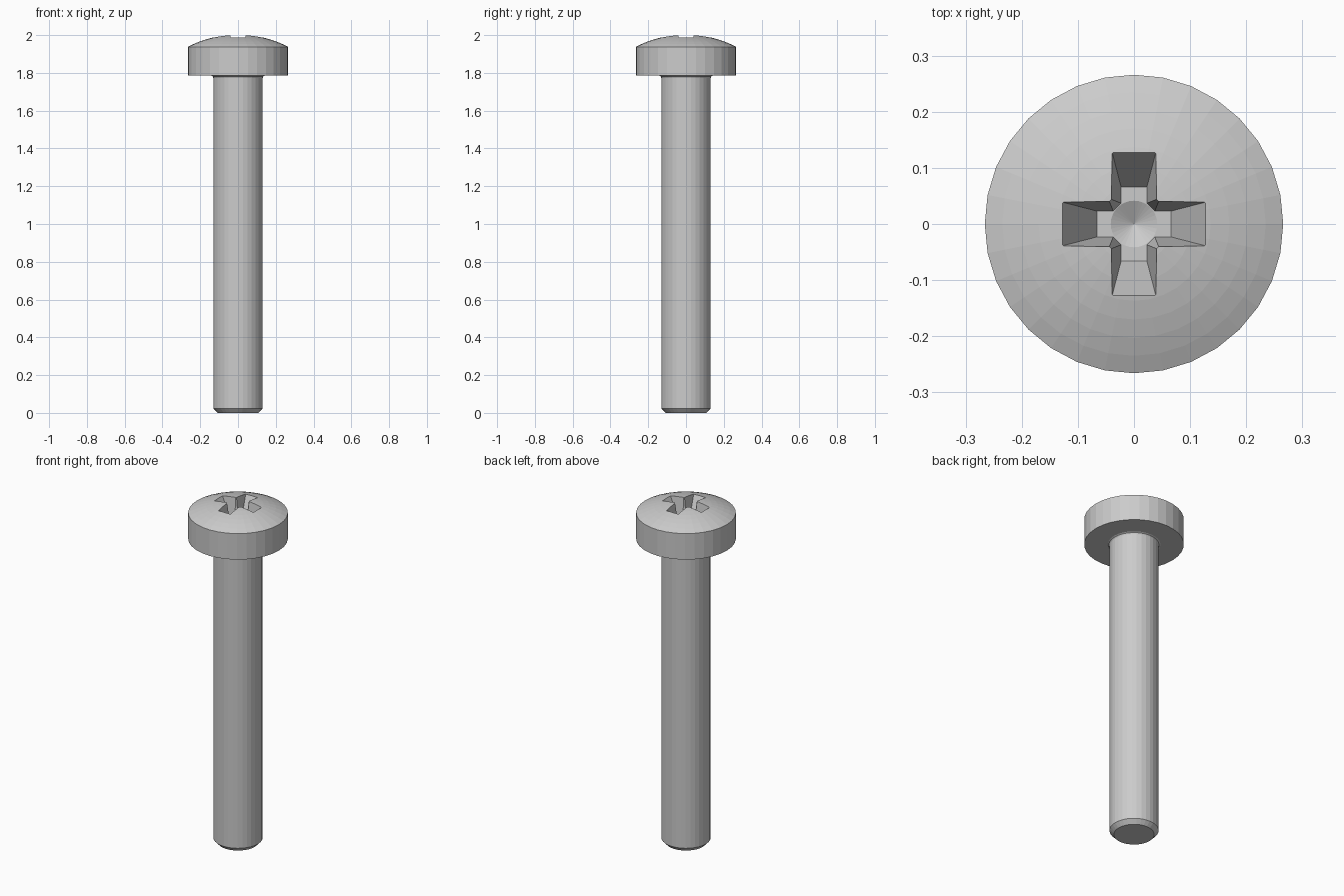
import bpy, bmesh, math

if "Cube" in bpy.data.objects:
    bpy.data.objects.remove(bpy.data.objects["Cube"])

SEGS = 32


def make_object(name, bm):
    bmesh.ops.recalc_face_normals(bm, faces=bm.faces)
    mesh = bpy.data.meshes.new(name)
    bm.to_mesh(mesh)
    bm.free()
    obj = bpy.data.objects.new(name, mesh)
    bpy.context.collection.objects.link(obj)
    return obj


def loft(name, rings):
    """Closed solid through rings of equal length; a one-point ring is a tip."""
    bm = bmesh.new()
    rows = [[bm.verts.new(p) for p in ring] for ring in rings]
    for a, b in zip(rows, rows[1:]):
        n = max(len(a), len(b))
        for i in range(n):
            j = (i + 1) % n
            if len(a) == 1:
                bm.faces.new((a[0], b[j], b[i]))
            elif len(b) == 1:
                bm.faces.new((a[i], a[j], b[0]))
            else:
                bm.faces.new((a[i], a[j], b[j], b[i]))
    for row in (rows[0], rows[-1]):
        if len(row) > 1:
            bm.faces.new(row)
    return make_object(name, bm)


def circle(r, z, n=SEGS):
    if r == 0:
        return [(0, 0, z)]
    return [(r * math.cos(2 * math.pi * i / n), r * math.sin(2 * math.pi * i / n), z)
            for i in range(n)]


def cross(end, half, inner, z):
    """Cross outline with small chamfers in the inner corners."""
    arm = [(inner, -half), (end, -half), (end, half), (inner, half)]
    points = []
    for k in range(4):
        c, s = [(1, 0), (0, 1), (-1, 0), (0, -1)][k]
        points += [(x * c - y * s, x * s + y * c, z) for x, y in arm]
    return points


# Screw body: chamfered tip, shank, small fillet, head side and dome
HEAD_R, RIM_Z, APEX_Z = 0.266, 1.938, 2.0025
rise = APEX_Z - RIM_Z
dome_r = (HEAD_R ** 2 + rise ** 2) / (2 * rise)
edge_angle = math.asin(HEAD_R / dome_r)
profile = [(0.108, 0), (0.131, 0.024), (0.131, 1.773), (0.134, 1.781),
           (0.141, 1.785), (HEAD_R, 1.785)]
for i in range(9):
    a = edge_angle * (1 - i / 8)
    profile.append((dome_r * math.sin(a) if i < 8 else 0,
                    APEX_Z - dome_r * (1 - math.cos(a))))
screw = loft("pan_head_screw", [circle(r, z) for r, z in profile])

# Cutters: tapered cross recess and the shallow cone in its floor
FLOOR_Z = 1.865
cross_cutter = loft("cross_recess_cutter", [
    cross(0.066, 0.023, 0.037, FLOOR_Z),
    cross(0.1435, 0.043, 0.045, 2.02)])
cone_cutter = loft("recess_cone_cutter", [
    circle(0, FLOOR_Z - 0.022),
    circle(0.0425, FLOOR_Z + 0.0005)])

bpy.context.view_layer.objects.active = screw
for cutter in (cross_cutter, cone_cutter):
    cutter.hide_render = True
    mod = screw.modifiers.new("recess", 'BOOLEAN')
    mod.operation = 'DIFFERENCE'
    mod.solver = 'EXACT'
    mod.object = cutter
    bpy.ops.object.modifier_apply(modifier=mod.name)
    bpy.data.objects.remove(cutter)
